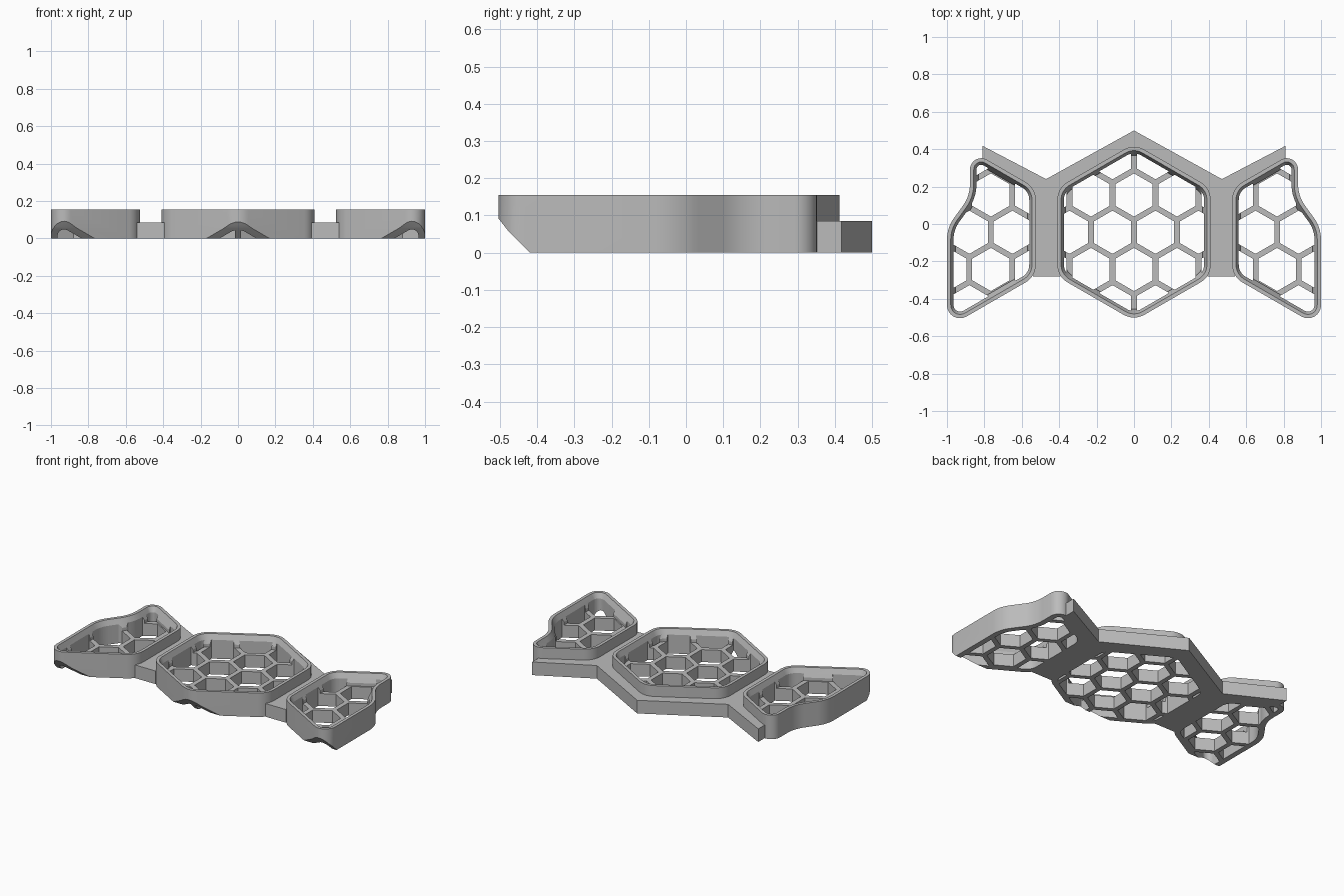
import bpy, bmesh, math
from mathutils import Vector

if "Cube" in bpy.data.objects:
    bpy.data.objects.remove(bpy.data.objects["Cube"])

CY = -0.044          # centre line of the trays
HALF = 0.41          # half width of a tray across the flats
SIDE = HALF / math.sqrt(3)
PITCH, HOLE = 0.23, 0.2
FLOOR, TOP, PLATE = 0.08, 0.155, 0.085

grey = bpy.data.materials.new("light grey")
grey.use_nodes = True
grey.diffuse_color = (0.5, 0.5, 0.5, 1)
grey.node_tree.nodes["Principled BSDF"].inputs["Base Color"].default_value = (0.5, 0.5, 0.5, 1)


def fillet(corners, steps=8):
    """Round each (x, y, radius) corner of a counter-clockwise outline."""
    out = []
    for i, (x, y, r) in enumerate(corners):
        p = Vector((x, y))
        a = (p - Vector(corners[i - 1][:2])).normalized()
        b = (Vector(corners[(i + 1) % len(corners)][:2]) - p).normalized()
        turn = math.atan2(a.x * b.y - a.y * b.x, a.dot(b))
        s = math.copysign(1, turn)
        centre = p - a * r * math.tan(abs(turn) / 2) + Vector((-a.y, a.x)) * r * s
        for k in range(steps + 1):
            ang = math.atan2(a.y, a.x) + turn * k / steps
            out.append(centre + Vector((math.sin(ang), -math.cos(ang))) * r * s)
    return out


def inset(points, d):
    """Move a counter-clockwise outline inward by d."""
    out = []
    for i, p in enumerate(points):
        a = (p - points[i - 1]).normalized()
        b = (points[(i + 1) % len(points)] - p).normalized()
        n = Vector((-a.y - b.y, a.x + b.x)).normalized()
        out.append(p + n * d / n.dot(Vector((-a.y, a.x))))
    return out


def loft(bm, rings):
    """Skin a stack of (points, z) rings and cap both ends."""
    loops = [[bm.verts.new((p[0], p[1], z)) for p in pts] for pts, z in rings]
    n = len(loops[0])
    for lo, hi in zip(loops, loops[1:]):
        for i in range(n):
            j = (i + 1) % n
            bm.faces.new((lo[i], lo[j], hi[j], hi[i]))
    bm.faces.new(loops[0][::-1])
    bm.faces.new(loops[-1])


def make(name, stacks):
    bm = bmesh.new()
    for rings in stacks:
        loft(bm, rings)
    bmesh.ops.recalc_face_normals(bm, faces=bm.faces)
    mesh = bpy.data.meshes.new(name)
    bm.to_mesh(mesh)
    bm.free()
    obj = bpy.data.objects.new(name, mesh)
    bpy.context.collection.objects.link(obj)
    mesh.materials.append(grey)
    return obj


def boolean(obj, cutter, operation):
    """Apply a boolean and throw the cutter away."""
    mod = obj.modifiers.new("cut", 'BOOLEAN')
    mod.operation, mod.object, mod.solver = operation, cutter, 'EXACT'
    cutter.hide_render = True
    graph = bpy.context.evaluated_depsgraph_get()
    mesh = bpy.data.meshes.new_from_object(obj.evaluated_get(graph))
    obj.modifiers.clear()
    obj.data = mesh
    bpy.data.objects.remove(cutter)


def finish(obj):
    bpy.ops.object.select_all(action='DESELECT')
    obj.select_set(True)
    bpy.context.view_layer.objects.active = obj
    bpy.ops.object.shade_smooth_by_angle(angle=math.radians(20))


def tray(name, outline, lattice_x):
    # Solid body with a raised wall, flat rim and sloped inner lip
    body = make(name, [[(outline, 0), (outline, TOP), (inset(outline, 0.02), TOP),
                        (inset(outline, 0.045), 0.1), (inset(outline, 0.045), FLOOR)]])
    # Honeycomb holes, trimmed to the inside of the wall
    cells = []
    r = HOLE / math.sqrt(3)
    for row in range(-3, 4):
        for col in range(-4, 5):
            cx = lattice_x + (col + (0.5 if row % 2 == 0 else 0)) * PITCH
            cy = CY + row * PITCH * math.sqrt(3) / 2
            hexagon = [(cx + r * math.sin(k * math.pi / 3), cy + r * math.cos(k * math.pi / 3))
                       for k in range(6)]
            cells.append([(hexagon, -0.1), (hexagon, 0.2)])
    holes = make("hole_cutter", cells)
    inner = inset(outline, 0.035)
    boolean(holes, make("trim_cutter", [[(inner, -0.05), (inner, 0.19)]]), 'INTERSECT')
    boolean(body, holes, 'DIFFERENCE')
    # Bevel under the front corner: a profile in y and z swept along x
    wedge = make("bevel_cutter", [[([(-0.41, -0.01), (-0.475, 0.055), (-0.51, 0.1),
                                     (-0.6, 0.1), (-0.6, -0.01)], x) for x in (-1.2, 1.2)]])
    for v in wedge.data.vertices:
        y, z, x = v.co
        v.co = (x, y, z)
    boolean(body, wedge, 'DIFFERENCE')
    finish(body)


# Centre tray: a rounded hexagon
centre = fillet([(2 * SIDE * math.sin(k * math.pi / 3), CY - 2 * SIDE * math.cos(k * math.pi / 3), 0.11)
                 for k in range(6)])
tray("centre_tray", centre, 0)

# Side trays: part hexagons with an S-curved outer edge
x0 = 0.525


def slope(x):
    return SIDE + (x - x0) / math.sqrt(3)


wing = fillet([(x0, CY + SIDE, 0.11), (x0, CY - SIDE, 0.11), (1, CY - slope(1), 0.07),
               (1, -0.02, 0.2), (0.877, 0.15, 0.2), (0.877, CY + slope(0.877), 0.06)])
tray("left_tray", wing, 0.765)
tray("right_tray", [Vector((-p.x, p.y)) for p in reversed(wing)], -0.765)

# Connecting plate: back zigzag band plus the two bridges
half = [(0, 0.5), (0.47, 0.24), (0.81, 0.418), (0.81, 0.33), (0.75, 0.31), (0.6, 0.22),
        (0.54, 0.16), (0.54, -0.28), (0.393, -0.28), (0.395, 0.16), (0.36, 0.205),
        (0.2, 0.297), (0, 0.4)]
outline = half + [(-x, y) for x, y in reversed(half[1:-1])]
finish(make("connecting_plate", [[(outline, 0), (outline, PLATE)]]))
